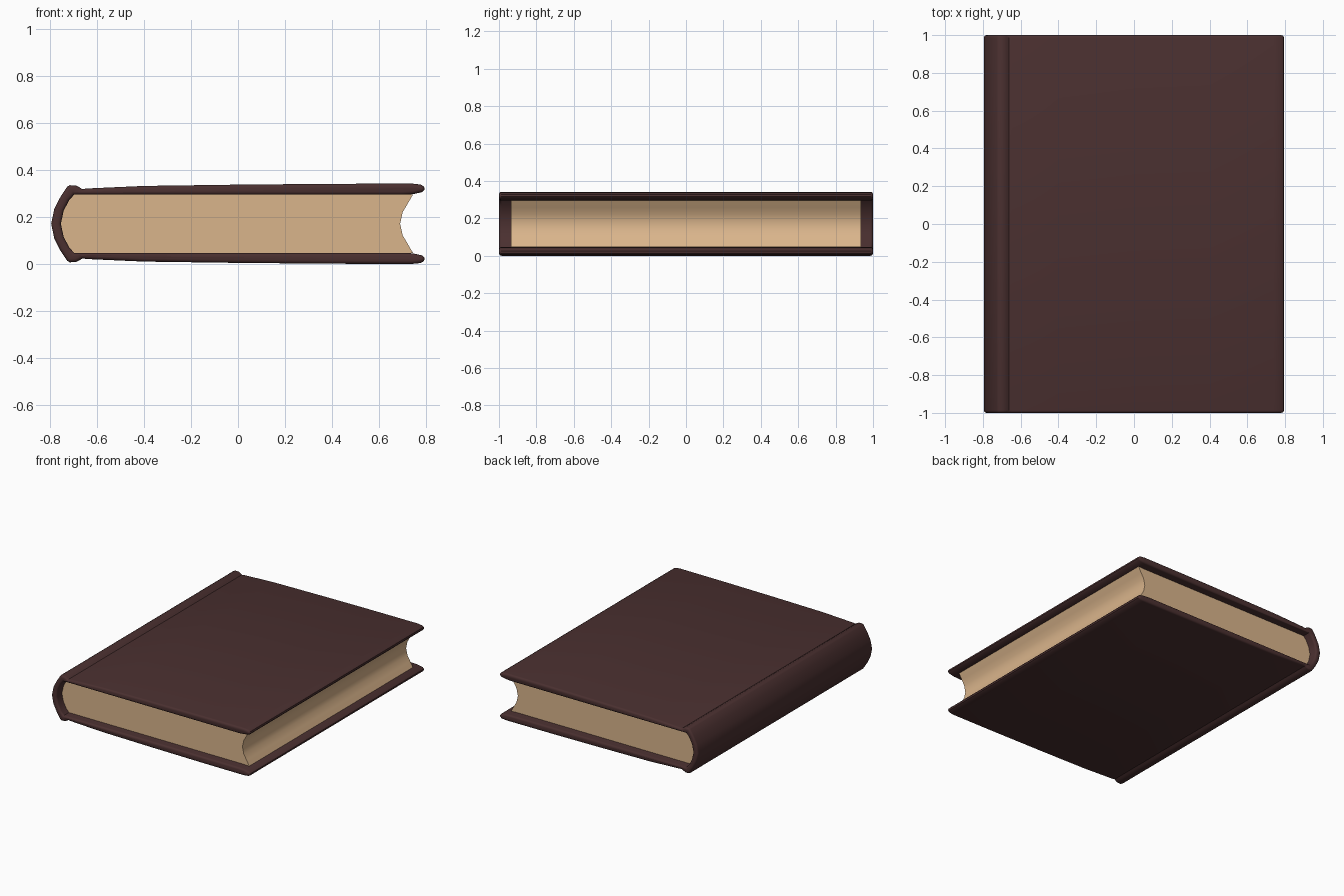
import bpy, bmesh

if "Cube" in bpy.data.objects:
    bpy.data.objects.remove(bpy.data.objects["Cube"])

MID = 0.171  # height of the book's middle plane


def material(name, rgb):
    m = bpy.data.materials.new(name)
    m.diffuse_color = (*rgb, 1)
    m.use_nodes = True
    m.node_tree.nodes["Principled BSDF"].inputs["Base Color"].default_value = m.diffuse_color
    return m


def extrude_profile(name, points, half_len, mat, bevel=0.0):
    """Extrude a closed x/z outline along y, optionally rounding both end rims."""
    bm = bmesh.new()
    verts = [bm.verts.new((x, -half_len, MID + w)) for x, w in points]
    face = bm.faces.new(verts)
    ext = bmesh.ops.extrude_face_region(bm, geom=[face])
    for v in ext["geom"]:
        if isinstance(v, bmesh.types.BMVert):
            v.co.y = half_len
    bmesh.ops.recalc_face_normals(bm, faces=bm.faces)
    if bevel:
        rim = [e for e in bm.edges if abs(e.verts[0].co.y - e.verts[1].co.y) < 1e-6]
        bmesh.ops.bevel(bm, geom=rim, offset=bevel, segments=3, profile=0.5,
                        affect='EDGES', clamp_overlap=True)
    ends = [f for f in bm.faces if abs(f.normal.y) > 0.99]
    bmesh.ops.triangulate(bm, faces=ends)
    me = bpy.data.meshes.new(name)
    bm.to_mesh(me)
    bm.free()
    me.materials.append(mat)
    ob = bpy.data.objects.new(name, me)
    bpy.context.collection.objects.link(ob)
    bpy.context.view_layer.objects.active = ob
    ob.select_set(True)
    bpy.ops.object.shade_smooth_by_angle(angle=0.7)
    ob.select_set(False)
    return ob


def flip(points):
    return [(x, -w) for x, w in reversed(points)]


leather = material("dark brown leather", (0.068, 0.029, 0.029))
paper = material("tan paper", (0.70, 0.46, 0.26))

# Cover: spine, hinge groove and slightly bowed boards as one C-shaped outline
outer = [(-0.782, 0.062), (-0.757, 0.112), (-0.727, 0.158), (-0.716, 0.164),
         (-0.69, 0.163), (-0.674, 0.155), (-0.662, 0.147), (-0.645, 0.15),
         (-0.4, 0.161), (0.0, 0.1665), (0.4, 0.17), (0.74, 0.171),
         (0.778, 0.167), (0.792, 0.158), (0.794, 0.145), (0.785, 0.135),
         (0.745, 0.126), (0.70, 0.1235)]
inner = [(-0.698, 0.1235), (-0.72, 0.098), (-0.742, 0.055)]
half = outer + inner
cover = half + [(-0.754, 0.0)] + flip(half) + [(-0.795, 0.0)]
extrude_profile("cover", cover, 1.0, leather, 0.014)

# Page block: rounded at the spine, hollow at the fore edge
fore = [(0.745, 0.125), (0.722, 0.085), (0.701, 0.05)]
back = [(-0.743, 0.055), (-0.721, 0.098), (-0.699, 0.125)]
pages = back + fore + [(0.69, 0.0)] + flip(fore) + flip(back) + [(-0.755, 0.0)]
extrude_profile("pages", pages, 0.935, paper)
